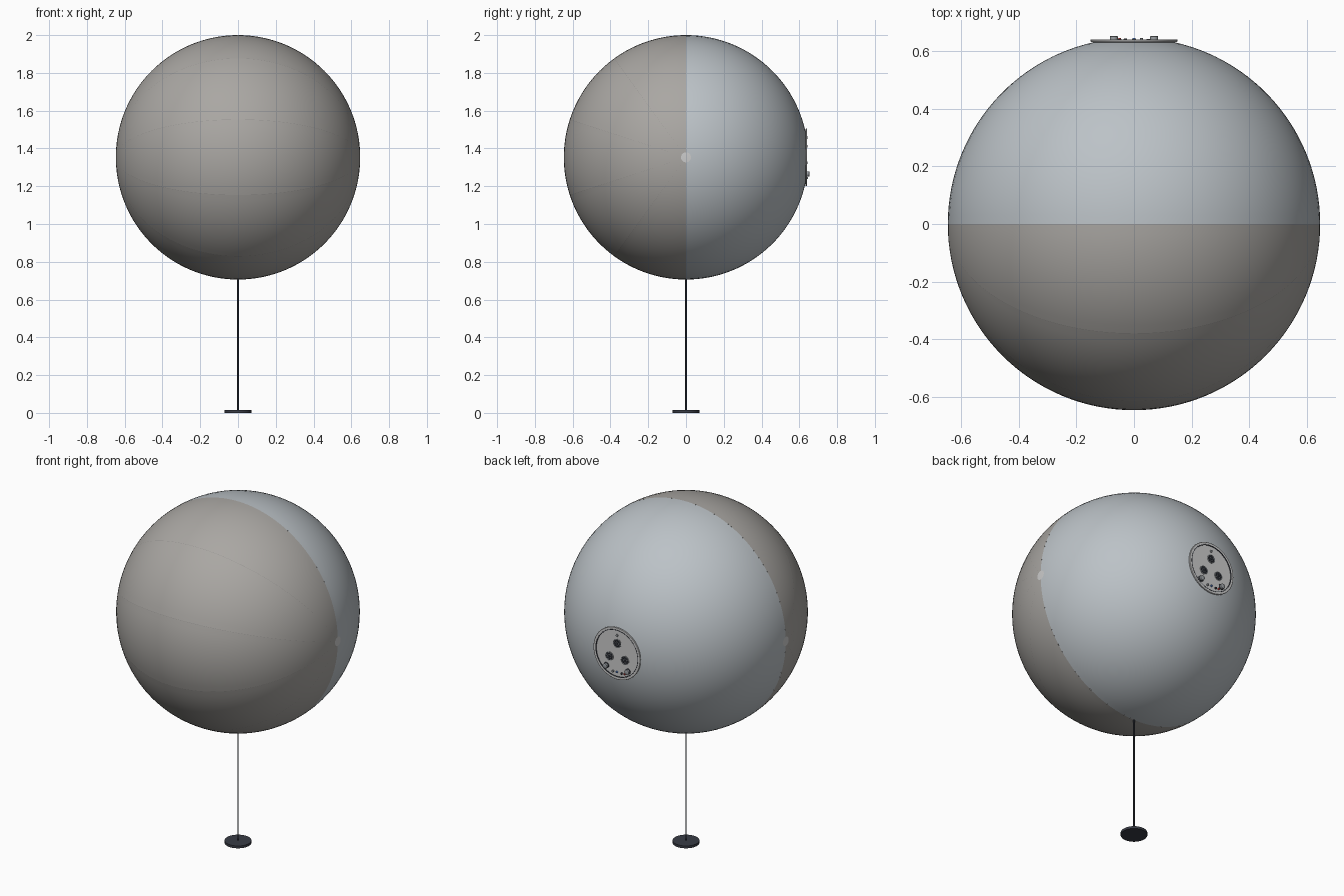
import bpy, bmesh, math
from mathutils import Matrix, Vector
from math import sin, cos, pi, radians

if "Cube" in bpy.data.objects:
    bpy.data.objects.remove(bpy.data.objects["Cube"])

R, CZ = 0.647, 1.353
FACE_Y = 0.636          # outer plane of the rear panel


def mat(name, c):
    m = bpy.data.materials.new(name)
    m.diffuse_color = (*c, 1)
    m.use_nodes = True
    m.node_tree.nodes["Principled BSDF"].inputs["Base Color"].default_value = m.diffuse_color
    return m


FRONT = mat("warm_grey", (0.40, 0.385, 0.365))
BACK = mat("cool_grey", (0.50, 0.54, 0.57))
SEAM = mat("seam_grey", (0.30, 0.29, 0.28))
CAP = mat("pale_grey", (0.75, 0.75, 0.75))
PANEL = mat("panel_grey", (0.55, 0.55, 0.55))
STEEL = mat("steel", (0.32, 0.34, 0.36))
DARK = mat("dark", (0.04, 0.045, 0.06))
RED = mat("red", (0.6, 0.05, 0.05))
BLUE = mat("blue", (0.08, 0.2, 0.55))


def finish(bm, name, m, angle=35):
    bmesh.ops.remove_doubles(bm, verts=bm.verts, dist=1e-5)
    bmesh.ops.recalc_face_normals(bm, faces=bm.faces)
    me = bpy.data.meshes.new(name)
    bm.to_mesh(me)
    bm.free()
    me.materials.append(m)
    ob = bpy.data.objects.new(name, me)
    bpy.context.collection.objects.link(ob)
    bpy.ops.object.select_all(action='DESELECT')
    ob.select_set(True)
    bpy.context.view_layer.objects.active = ob
    bpy.ops.object.shade_smooth_by_angle(angle=radians(angle))
    return ob


def grid(name, m, f, nu, nv):
    """Surface from a function of u, v in 0..1."""
    bm = bmesh.new()
    v = [[bm.verts.new(f(i / nu, j / nv)) for j in range(nv + 1)] for i in range(nu + 1)]
    for i in range(nu):
        for j in range(nv):
            bm.faces.new((v[i][j], v[i + 1][j], v[i + 1][j + 1], v[i][j + 1]))
    return finish(bm, name, m)


def lathe_y(name, m, profile, x=0, z=0, n=32):
    """Revolve (radius, y) points about a y-axis through panel offset x, z."""
    def f(u, t):
        r, y = profile[round(t * (len(profile) - 1))]
        return (x + r * cos(2 * pi * u), y, CZ + z + r * sin(2 * pi * u))
    return grid(name, m, f, n, len(profile) - 1)


def cylinder(name, m, r, z0, z1, n=48):
    bm = bmesh.new()
    bmesh.ops.create_cone(bm, cap_ends=True, segments=n, radius1=r, radius2=r, depth=z1 - z0,
                          matrix=Matrix.Translation((0, 0, (z0 + z1) / 2)))
    return finish(bm, name, m)


def knob(name, m, r, x, z, h):
    y = FACE_Y
    return lathe_y(name, m, [(r, y - .004), (r, y + h - .001), (r * .88, y + h), (0, y + h)], x, z, 20)


def meridian(theta, phi, r=R):
    return Vector((r * cos(theta), r * sin(theta) * cos(phi), CZ + r * sin(theta) * sin(phi)))


# front shell: five gores meeting at the side poles
for k in range(5):
    a = pi / 2 + k * pi / 5
    grid(f"front_gore_{k + 1}", FRONT, lambda u, v: meridian(pi * u, a + v * pi / 5), 64, 12)

# hairline seams between the gores
for k in range(1, 5):
    a = pi / 2 + k * pi / 5
    w = 0.0012
    grid(f"seam_{k}", SEAM, lambda u, v: meridian(.04 + (pi - .08) * u, a + (v - .5) * 2 * w, R + .0003), 64, 1)

# back shell: revolved about y, open where the panel sits
end = math.acos(0.138 / R)
lathe_y("back_shell", BACK, [(R * cos(end * i / 28), R * sin(end * i / 28)) for i in range(29)], n=96)

# side pole caps
for s, side in ((1, "right"), (-1, "left")):
    grid(f"{side}_pole_cap", CAP,
         lambda u, v: (s * (R + .001) * cos(.041 * v), .0265 * v * cos(2 * pi * u), CZ + .0265 * v * sin(2 * pi * u)),
         32, 3)

# rear panel: plate with raised rim
y = FACE_Y
lathe_y("rear_panel", PANEL, [(.134, y - .012), (.138, y - .005), (.150, y - .003), (.152, y),
                              (.152, y + .003), (.150, y + .005), (.138, y + .005),
                              (.136, y + .001), (0, y + .001)], n=64)
lathe_y("panel_gasket", DARK, [(.138, y + .0045), (.1375, y + .0056), (.1345, y + .0056), (.134, y)], n=64)

# three round sockets, each a hub with a ring of petals
for i, ang in enumerate((90, 210, 330)):
    sx, sz = .058 * cos(radians(ang)), .058 * sin(radians(ang))
    lathe_y(f"socket_ring_{i + 1}", STEEL, [(.026, y), (.026, y + .003), (.023, y + .003), (.022, y + .0015), (0, y + .0015)], sx, sz)
    knob(f"socket_hub_{i + 1}", DARK, .007, sx, sz, .007)
    for k in range(8):
        t = k * pi / 4
        knob(f"socket_{i + 1}_petal_{k + 1}", DARK, .0055, sx + .016 * cos(t), sz + .016 * sin(t), .005)

# lower knobs, indicators and screws
for s, side in ((1, "right"), (-1, "left")):
    knob(f"{side}_knob_base", DARK, .017, s * .07, -.088, .005)
    knob(f"{side}_knob", STEEL, .014, s * .07, -.088, .017)
knob("top_screw", STEEL, .007, 0, .105, .007)
knob("blue_indicator", BLUE, .005, 0, -.108, .010)
knob("grey_indicator", STEEL, .006, .026, -.110, .010)
knob("red_indicator", RED, .005, -.050, -.108, .010)
knob("dark_indicator", DARK, .006, -.030, -.110, .008)

# stand
cylinder("base_disc", DARK, .071, 0, .014)
cylinder("stand_rod", DARK, .004, .01, CZ - R + .004, 16)
